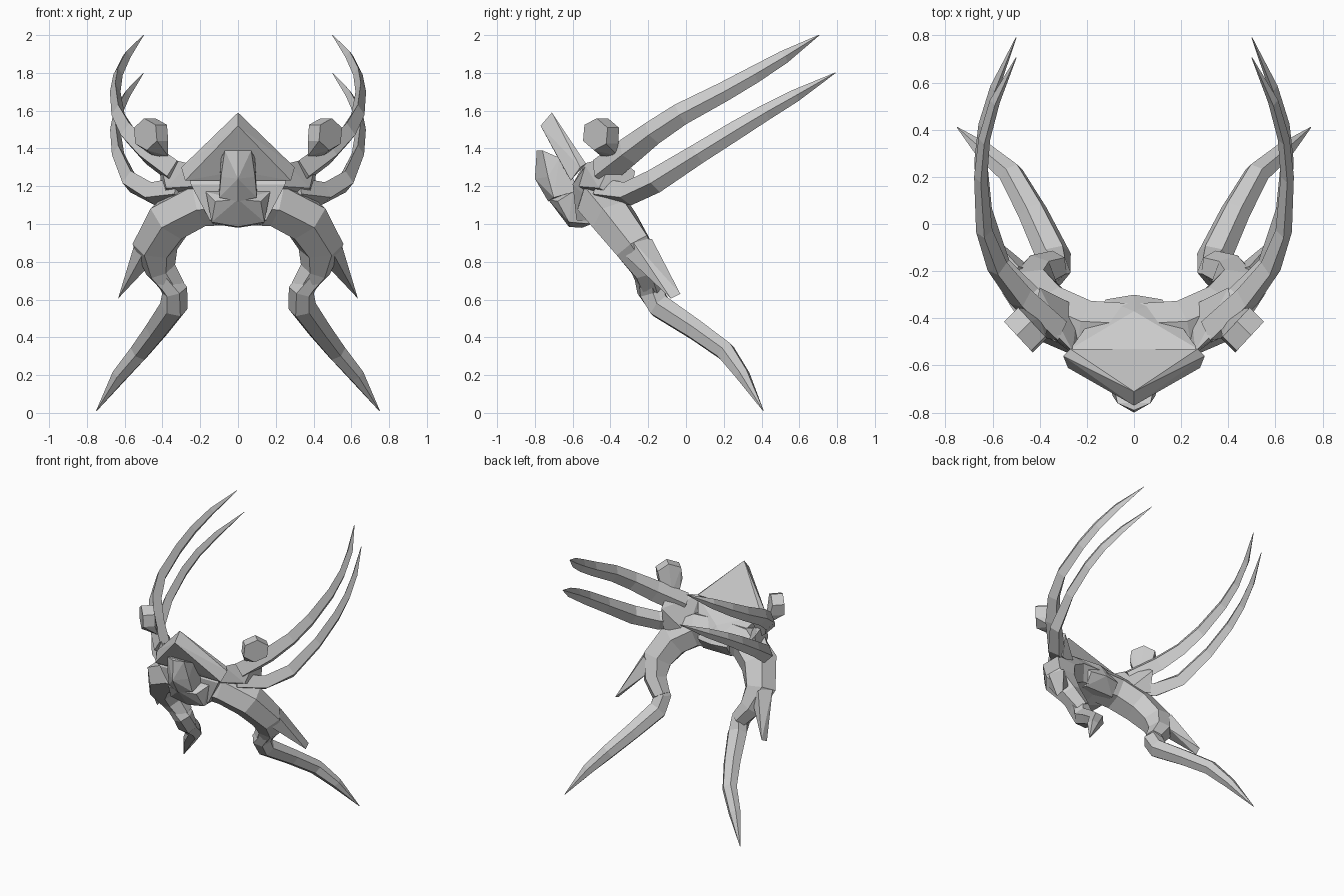
import bpy, bmesh, math
from mathutils import Vector


def finish(name, bm, mirror):
    bmesh.ops.recalc_face_normals(bm, faces=bm.faces[:])
    me = bpy.data.meshes.new(name)
    bm.to_mesh(me)
    bm.free()
    ob = bpy.data.objects.new(name, me)
    bpy.context.collection.objects.link(ob)
    if mirror:
        ob.modifiers.new("Mirror", 'MIRROR')
    return ob


def hull(name, pts, central=False):
    """Faceted block from corner points; central blocks mirror their points in x."""
    pts = [Vector(p) for p in pts]
    if central:
        pts += [Vector((-p.x, p.y, p.z)) for p in pts if p.x > 0]
    bm = bmesh.new()
    for p in pts:
        bm.verts.new(p)
    res = bmesh.ops.convex_hull(bm, input=bm.verts[:])
    junk = {v for v in res["geom_interior"] + res["geom_unused"]
            if isinstance(v, bmesh.types.BMVert)}
    bmesh.ops.delete(bm, geom=list(junk), context='VERTS')
    return finish(name, bm, not central)


def limb(name, path, ref, sides, phase=0.0):
    """Tapered faceted limb: path of (x, y, z, half size along ref, half size across)."""
    bm = bmesh.new()
    c = [Vector(p[:3]) for p in path]
    ref = Vector(ref)
    rings = []
    for i, p in enumerate(path):
        t = (c[min(i + 1, len(c) - 1)] - c[max(i - 1, 0)]).normalized()
        n = (ref - t * ref.dot(t)).normalized()
        b = t.cross(n)
        rings.append([bm.verts.new(c[i] + n * p[3] * math.cos(a) + b * p[4] * math.sin(a))
                      for a in (phase + math.tau * k / sides for k in range(sides))])
    for r, s in zip(rings, rings[1:]):
        for k in range(sides):
            m = (k + 1) % sides
            bm.faces.new((r[k], r[m], s[m], s[k]))
    bm.faces.new(rings[0])
    bm.faces.new(rings[-1])
    return finish(name, bm, True)


# head and jaw
hull("head", [(.07, -.76, 1.39), (0, -.79, 1.39), (.09, -.67, 1.35), (0, -.8, 1.24),
              (.09, -.73, 1.25), (.1, -.70, 1.14), (0, -.73, 1.12), (.1, -.56, 1.18)], True)
hull("jaw", [(.17, -.60, 1.17), (.12, -.68, 1.12), (0, -.73, 1.13), (.14, -.62, 1.01),
             (0, -.62, .985), (.13, -.5, 1.0), (0, -.55, .98), (.17, -.5, 1.2)], True)

# pointed crest behind the head
hull("crest", [(0, -.71, 1.59), (0, -.77, 1.52), (.27, -.53, 1.32), (.3, -.56, 1.30),
               (.28, -.61, 1.23), (0, -.54, 1.32), (0, -.64, 1.28)], True)

# torso
hull("torso", [(.27, -.53, 1.31), (0, -.54, 1.32), (0, -.37, 1.22), (0, -.30, 1.10),
               (.12, -.32, 1.10), (.25, -.60, 1.21), (.15, -.58, 1.02), (.12, -.38, 1.01)], True)

# shoulders joining torso to the swept-back blades
hull("shoulder", [(.26, -.54, 1.32), (.22, -.58, 1.2), (.24, -.35, 1.10), (.42, -.38, 1.36),
                  (.40, -.30, 1.11), (.38, -.46, 1.19), (.40, -.27, 1.28)])

# upper and lower blades
back = (0, -.5, 1)
limb("upper_blade", [(.33, -.45, 1.27, .08, .06), (.48, -.31, 1.38, .075, .055),
                     (.58, -.18, 1.48, .065, .045), (.635, -.03, 1.58, .06, .035),
                     (.65, .20, 1.70, .052, .028), (.635, .36, 1.79, .046, .025),
                     (.59, .52, 1.885, .035, .022), (.5, .705, 2.0, .002, .002)], back, 4)
limb("lower_blade", [(.30, -.45, 1.18, .07, .06), (.45, -.31, 1.16, .065, .06),
                     (.57, -.17, 1.225, .065, .045), (.635, .06, 1.37, .055, .033),
                     (.65, .27, 1.50, .05, .027), (.635, .42, 1.59, .043, .025),
                     (.59, .58, 1.68, .033, .02), (.5, .79, 1.80, .002, .002)], back, 4)

# flattened knobs on the shoulders
knob = [(.40, -.40, 1.35), (.45, -.36, 1.36), (.37, -.45, 1.36)]
for k in range(6):
    a = math.tau * (k + .4) / 6
    u, v = .095 * math.cos(a), .085 * math.sin(a)
    for s in (-.03, .03):
        knob.append((.46 + .7 * u + s, -.45 + .75 * u - s, 1.475 + v))
hull("knob", knob)

# legs: thick arched thigh, bent knee, tapered shin
slope = (0, 1, 1)
limb("thigh", [(0, -.46, 1.12, .13, .12), (.2, -.45, 1.11, .13, .13),
               (.36, -.38, 1.02, .125, .135), (.44, -.28, .88, .11, .12),
               (.41, -.21, .76, .085, .085), (.335, -.18, .66, .07, .065)], slope, 6, math.pi / 6)
limb("shin", [(.40, -.21, .74, .07, .06), (.335, -.19, .65, .075, .07),
              (.34, -.14, .565, .07, .075), (.43, .05, .44, .06, .065),
              (.52, .21, .325, .055, .055), (.625, .30, .20, .04, .045),
              (.75, .41, .01, .002, .002)], slope, 6, math.pi / 6)

# elbow spikes outside the knees
hull("knee_spike", [(.54, -.29, .92), (.42, -.2, .84), (.50, -.34, .85), (.46, -.17, .79),
                    (.625, -.03, .63), (.635, -.08, .605), (.49, -.18, .92)])
